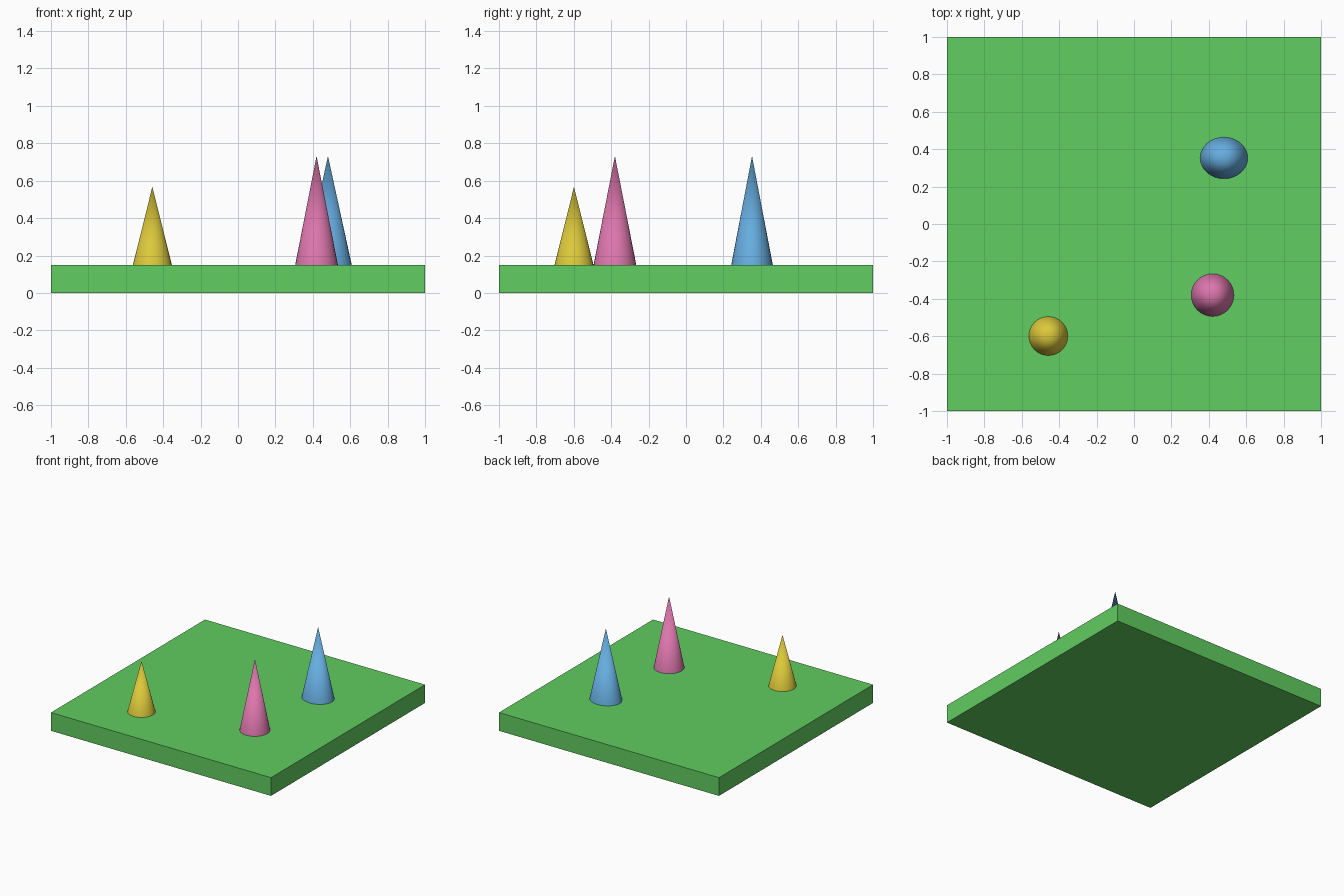
import bpy
import math

if "Cube" in bpy.data.objects:
    bpy.data.objects.remove(bpy.data.objects["Cube"])


def material(name, rgb):
    # Display colour converted to linear
    mat = bpy.data.materials.new(name)
    mat.diffuse_color = (*[c ** 2.2 for c in rgb], 1)
    mat.use_nodes = True
    mat.node_tree.nodes["Principled BSDF"].inputs["Base Color"].default_value = mat.diffuse_color
    return mat


SLAB_TOP = 0.15

# Square base slab
bpy.ops.mesh.primitive_cube_add(size=1, location=(0, 0, SLAB_TOP / 2))
base = bpy.context.object
base.name = "base_slab"
base.scale = (2, 2, SLAB_TOP)
bpy.ops.object.transform_apply(location=False, rotation=False, scale=True)
base.data.materials.append(material("green", (0.38, 0.80, 0.38)))


def cone(name, x, y, rx, ry, tip, rgb):
    height = tip - SLAB_TOP
    bpy.ops.mesh.primitive_cone_add(vertices=32, radius1=1, radius2=0, depth=height,
                                    location=(x, y, SLAB_TOP + height / 2))
    ob = bpy.context.object
    ob.name = name
    ob.scale = (rx, ry, 1)
    bpy.ops.object.transform_apply(location=False, rotation=False, scale=True)
    bpy.ops.object.shade_smooth_by_angle(angle=math.radians(30))
    ob.data.materials.append(material(name + "_colour", rgb))


# Three standing cones; the blue one has an oval foot
cone("yellow_cone", -0.458, -0.599, 0.104, 0.104, 0.567, (0.86, 0.78, 0.24))
cone("pink_cone", 0.420, -0.380, 0.114, 0.114, 0.732, (0.86, 0.46, 0.67))
cone("blue_cone", 0.481, 0.353, 0.127, 0.111, 0.732, (0.40, 0.67, 0.87))
